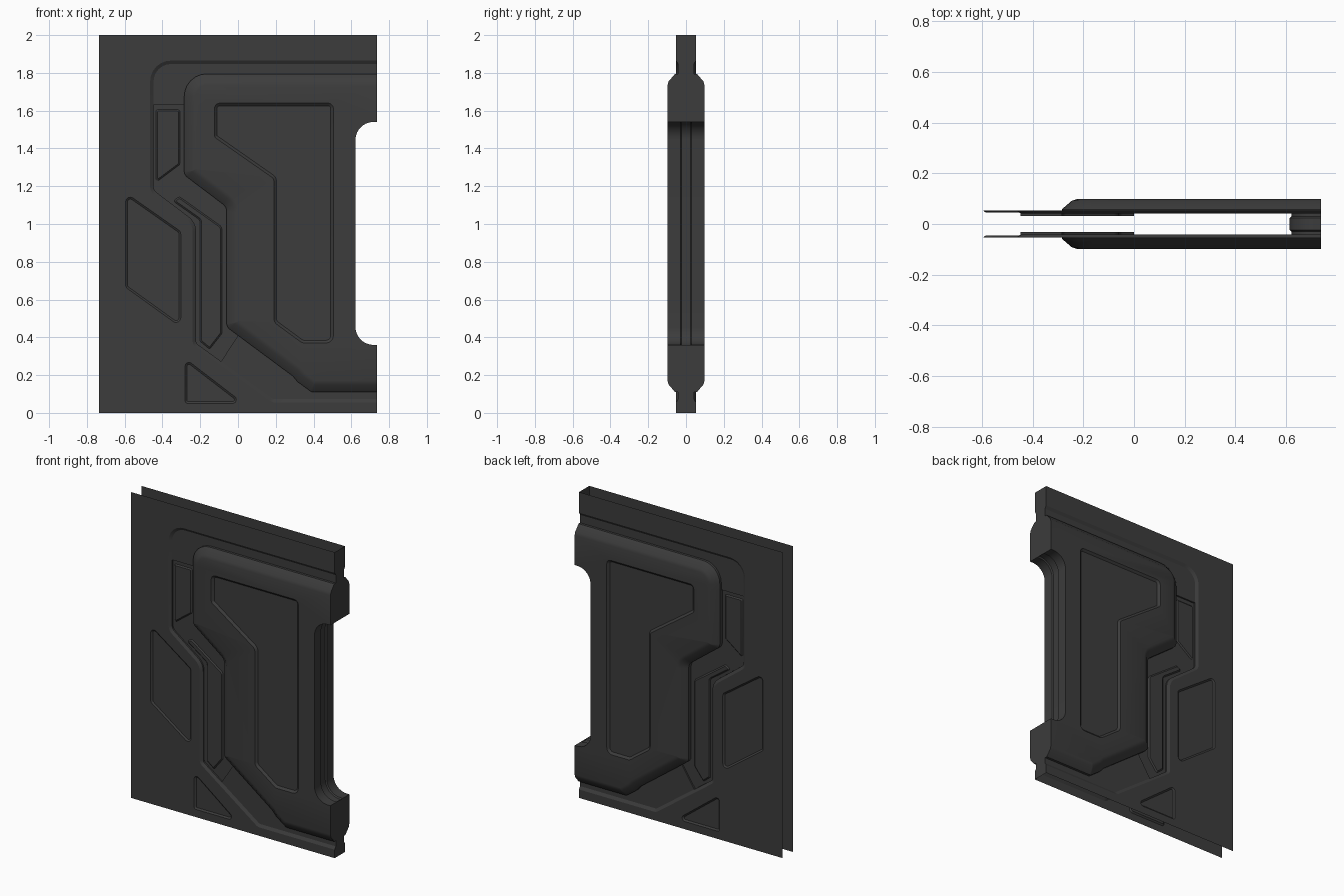
import bpy, bmesh, math
from mathutils import Vector
from mathutils.geometry import tessellate_polygon

if "Cube" in bpy.data.objects:
    bpy.data.objects.remove(bpy.data.objects["Cube"])

W = 0.737
dark = bpy.data.materials.new("dark_metal")
dark.diffuse_color = (0.045, 0.045, 0.045, 1)
dark.use_nodes = True
dark.node_tree.nodes["Principled BSDF"].inputs["Base Color"].default_value = dark.diffuse_color


def inset(pts, d, closed=False):
    """Offset an (x, z, radius) path to its left, keeping the corner count."""
    out, n = [], len(pts)
    for i, (x, z, r) in enumerate(pts):
        p = Vector((x, z))
        a = Vector(pts[i - 1][:2]) if (i or closed) else None
        b = Vector(pts[(i + 1) % n][:2]) if (i < n - 1 or closed) else None
        d1 = (p - a).normalized() if a else (b - p).normalized()
        d2 = (b - p).normalized() if b else d1
        n1, n2 = Vector((-d1.y, d1.x)), Vector((-d2.y, d2.x))
        q = p + (n1 + n2) * d / (1 + n1.dot(n2))
        turn = 1 if d1.cross(d2) > 0 else -1
        out.append((q.x, q.y, max(r - d * turn, 0.004) if r else 0))
    return out


def rounded(pts, seg=6):
    """Turn an (x, z, radius) path into points with circular corners."""
    out, n = [], len(pts)
    for i, (x, z, r) in enumerate(pts):
        p = Vector((x, z))
        if not r:
            out.append(p)
            continue
        u = (Vector(pts[i - 1][:2]) - p).normalized()
        v = (Vector(pts[(i + 1) % n][:2]) - p).normalized()
        half = (math.pi - u.angle(v)) / 2
        t, w = r * math.tan(half), math.cos(half)
        for k in range(seg + 1):
            s = k / seg
            f = ((1 - s) ** 2, 2 * w * s * (1 - s), s * s)
            out.append(((p + u * t) * f[0] + p * f[1] + (p + v * t) * f[2]) / sum(f))
    return out


def fill(bm, outer, y, holes=()):
    loops = [[Vector((p.x, p.y, 0)) for p in l] for l in (outer, *holes)]
    vs = [bm.verts.new((p.x, y, p.y)) for l in loops for p in l]
    for t in tessellate_polygon(loops):
        bm.faces.new([vs[i] for i in t])


def strip(bm, a, ya, b, yb, closed=False):
    va = [bm.verts.new((p.x, ya, p.y)) for p in a]
    vb = [bm.verts.new((p.x, yb, p.y)) for p in b]
    n = len(a)
    for i in range(n if closed else n - 1):
        j = (i + 1) % n
        bm.faces.new((va[i], va[j], vb[j], vb[i]))


def panel(bm, pts, y, y2, d):
    """Stepped panel with a sloped rim; returns the hole outline."""
    a, b = rounded(pts), rounded(inset(pts, d, True))
    strip(bm, a, y, b, y2, True)
    fill(bm, b, y2)
    return a


def finish(bm, name, mirror=True):
    bmesh.ops.remove_doubles(bm, verts=bm.verts, dist=1e-5)
    bmesh.ops.dissolve_degenerate(bm, edges=bm.edges, dist=1e-6)
    bmesh.ops.recalc_face_normals(bm, faces=bm.faces)
    axis = Vector((0, -1, 0)) if mirror else Vector((1, 0, 0))
    if sum(f.normal.dot(axis) * f.calc_area() for f in bm.faces) < 0:
        bmesh.ops.reverse_faces(bm, faces=bm.faces)
    me = bpy.data.meshes.new(name)
    bm.to_mesh(me)
    bm.free()
    ob = bpy.data.objects.new(name, me)
    bpy.context.collection.objects.link(ob)
    me.materials.append(dark)
    if mirror:
        m = ob.modifiers.new("back_side", 'MIRROR')
        m.use_axis = (False, True, False)
        m.use_mirror_merge = False
    bpy.ops.object.select_all(action='DESELECT')
    ob.select_set(True)
    bpy.context.view_layer.objects.active = ob
    bpy.ops.object.shade_smooth_by_angle(angle=math.radians(25))


# Outlines, from top right round the left to bottom right
channel = [(W, 1.865, 0), (-.465, 1.865, .11), (-.465, 1.63, 0), (-.465, 1.17, .06),
           (-.24, 1.0, .08), (-.24, .36, .04), (-.1, .258, 0), (.18, .055, .05), (W, .055, 0)]
bulge = [(W, 1.795, 0), (-.285, 1.795, .12), (-.285, 1.63, 0), (-.285, 1.26, .04),
         (-.06, 1.09, .05), (-.06, .455, .04), (0, .41, 0), (.29, .195, 0),
         (.315, .165, 0), (.39, .11, .03), (W, .11, 0)]
notch = [(W, .36, 0), (.622, .36, .095), (.622, 1.54, .095), (W, 1.54, 0)]
C, C2, B = rounded(channel), rounded(inset(channel, .018)), rounded(bulge)
N = rounded(notch, 10)
Y0, Y1, Y2, Y3 = -.053, -.042, -.032, -.098

# Flat outer plate with two recessed panels
bm = bmesh.new()
left = panel(bm, [(-.595, 1.165, .025), (-.595, .665, .025), (-.303, .455, .025), (-.303, .96, .025)],
             Y0, Y0 + .008, .01)
low = panel(bm, [(-.28, .288, .02), (-.28, .05, .015), (.03, .05, .02)], Y0, Y0 + .008, .01)
box = [Vector(p) for p in ((-W, 0), (W, 0))] + C[::-1] + [Vector(p) for p in ((W, 2), (-W, 2))]
fill(bm, box, Y0, (left, low))
finish(bm, "outer_plate")

# Sunken channel with a deeper middle stretch and two pads
bm = bmesh.new()
near = lambda path, x, z: min(range(len(path)), key=lambda i: (path[i] - Vector((x, z))).length)
i, j = near(C2, -.447, 1.63), near(C2, -.09, .273)
k, l = near(B, -.285, 1.63), near(B, 0, .41)
strip(bm, C, Y0, C2, Y1)
fill(bm, C2[:i + 1] + B[:k + 1][::-1], Y1)
fill(bm, C2[j:] + B[l:][::-1], Y1)
strip(bm, C2[i:j + 1], Y1, C2[i:j + 1], Y2)
strip(bm, B[k:l + 1], Y1, B[k:l + 1], Y2)
for a, b in ((C2[i], B[k]), (C2[j], B[l])):
    strip(bm, [a, b], Y1, [a, b], Y2)
pad1 = panel(bm, [(-.308, 1.605, .01), (-.435, 1.605, .01), (-.435, 1.22, .01), (-.308, 1.315, .015)],
             Y2, Y2 - .007, .008)
pad2 = panel(bm, [(-.31, 1.145, .015), (-.345, 1.122, .01), (-.2, 1.02, .03), (-.2, .378, .01),
                  (-.15, .337, .01), (-.085, .42, .02), (-.085, .985, .03)], Y2, Y2 - .007, .008)
fill(bm, C2[i:j + 1] + B[k:l + 1][::-1], Y2, (pad1, pad2))
finish(bm, "channel")

# Raised body with bevelled rim and recessed inner panel
bm = bmesh.new()
rim = [(B, Y1), (B, -.058), (rounded(inset(bulge, .04)), -.092), (rounded(inset(bulge, .06)), Y3)]
for (a, ya), (b, yb) in zip(rim, rim[1:]):
    strip(bm, a, ya, b, yb)
inner = panel(bm, [(.505, 1.64, .03), (-.125, 1.64, .03), (-.125, 1.46, .02), (.19, 1.24, .03),
                   (.19, .48, .04), (.34, .37, .04), (.505, .37, .04)], Y3, Y3 + .012, .014)
fill(bm, rim[-1][0] + N, Y3, (inner,))
finish(bm, "raised_body")

# Closing edge walls above and below the handle notch
bm = bmesh.new()
top = [(Y0, 2), (Y0, 1.865), (Y1, 1.847), (Y1, 1.795), (-.058, 1.795), (-.092, 1.755), (Y3, 1.735), (Y3, 1.54)]
bottom = [(Y0, 0), (Y0, .055), (Y1, .073), (Y1, .11), (-.058, .11), (-.092, .15), (Y3, .17), (Y3, .36)]
for prof in (top, bottom):
    rows = [[bm.verts.new((W, s * y, z)) for s in (1, -1)] for y, z in prof]
    for a, b in zip(rows, rows[1:]):
        if (a[0].co - b[0].co).z:
            bm.faces.new((a[0], a[1], b[1], b[0]))
for f in bm.faces:
    f.normal_update()
    if f.normal.x < 0:
        f.normal_flip()
finish(bm, "edge_wall", False)

# Handle notch wall with a shallow centre groove
bm = bmesh.new()
G = rounded(inset(notch, .008), 10)
for a, b in zip(*(lambda s: (s, s[1:]))([(N, Y3), (N, -.03), (G, -.024), (G, .024), (N, .03), (N, -Y3)])):
    strip(bm, a[0], a[1], b[0], b[1])
finish(bm, "handle_notch", False)
